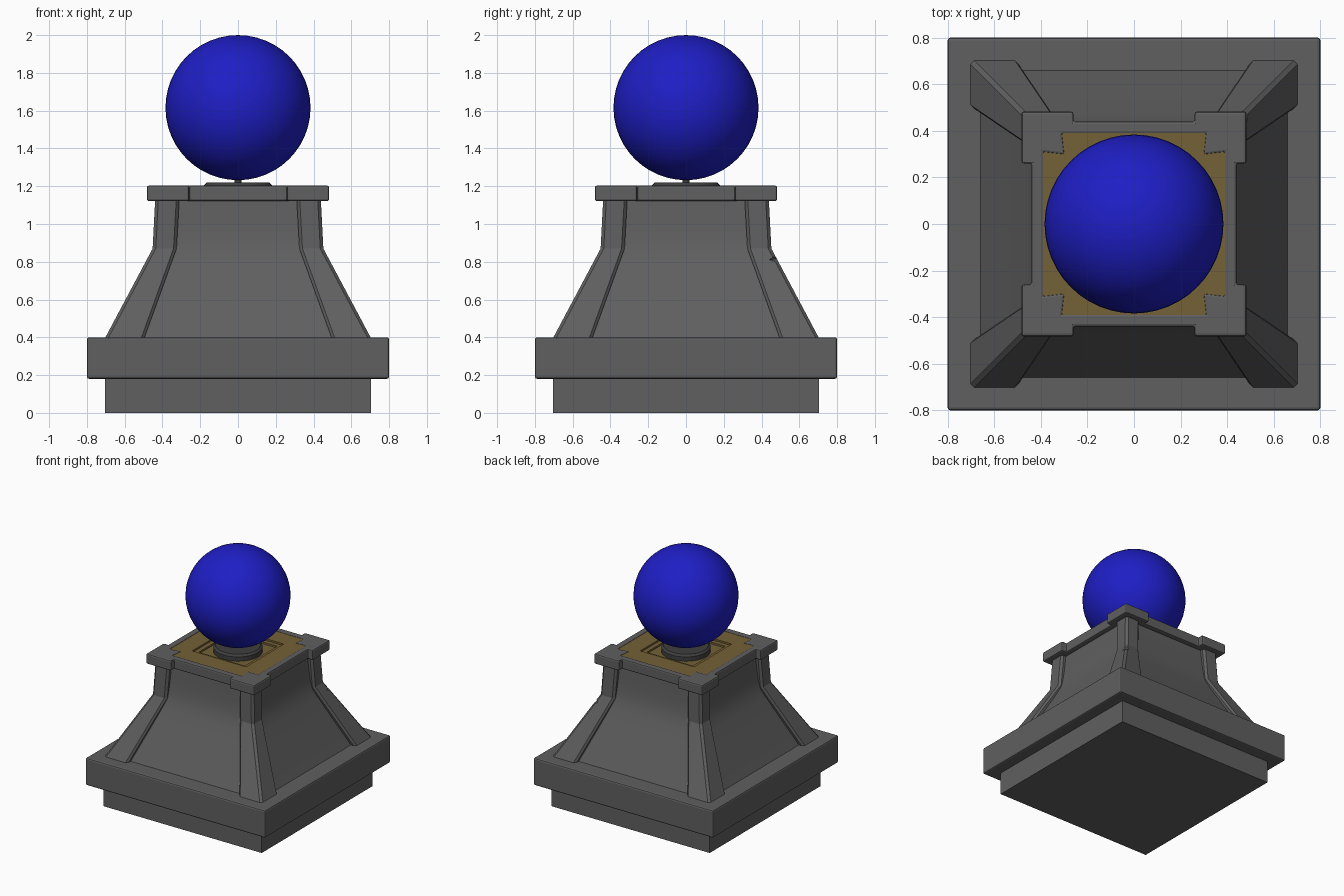
import bpy, bmesh, math

if "Cube" in bpy.data.objects:
    bpy.data.objects.remove(bpy.data.objects["Cube"])


def material(name, rgb):
    m = bpy.data.materials.new(name)
    m.diffuse_color = (*rgb, 1)
    m.use_nodes = True
    m.node_tree.nodes["Principled BSDF"].inputs["Base Color"].default_value = m.diffuse_color
    return m


stone = material("dark_stone", (0.115, 0.115, 0.115))
metal = material("dark_metal", (0.05, 0.05, 0.05))
blue = material("blue", (0.013, 0.013, 0.56))
gold = material("gold", (0.175, 0.12, 0.038))


def finish(name, bm, bevel=0.0, segments=2, mat=stone, smooth=False):
    bmesh.ops.recalc_face_normals(bm, faces=bm.faces)
    me = bpy.data.meshes.new(name)
    bm.to_mesh(me)
    bm.free()
    if smooth:
        me.shade_smooth()
        me.set_sharp_from_angle(angle=math.radians(35))
    ob = bpy.data.objects.new(name, me)
    bpy.context.collection.objects.link(ob)
    me.materials.append(mat)
    if bevel:
        b = ob.modifiers.new("bevel", 'BEVEL')
        b.width, b.segments, b.limit_method = bevel, segments, 'ANGLE'
        b.angle_limit = math.radians(40)
    return ob


def loft(name, rings, **kw):
    """Stack of outlines, each (list of xy points, z), closed at both ends."""
    bm = bmesh.new()
    loops = [[bm.verts.new((x, y, z)) for x, y in pts] for pts, z in rings]
    n = len(loops[0])
    for a, b in zip(loops, loops[1:]):
        for i in range(n):
            j = (i + 1) % n
            bm.faces.new((a[i], a[j], b[j], b[i]))
    bm.faces.new(loops[0][::-1])
    bm.faces.new(loops[-1])
    return finish(name, bm, **kw)


def rect(a, b):
    return [(a, a), (b, a), (b, b), (a, b)]


def square_loft(name, profile, **kw):
    return loft(name, [(rect(-h, h), z) for h, z in profile], **kw)


def circle_loft(name, profile, n=32, **kw):
    rings = [([(r * math.cos(2 * math.pi * i / n), r * math.sin(2 * math.pi * i / n))
               for i in range(n)], z) for r, z in profile]
    return loft(name, rings, **kw)


def four_corners(pts):
    """Repeat one corner's outline around the z axis in quarter turns."""
    out = []
    for _ in range(4):
        out += pts
        pts = [(-y, x) for x, y in pts]
    return out


# Base
square_loft("plinth", [(0.705, 0), (0.705, 0.19)])
square_loft("base_slab", [(0.80, 0.18), (0.80, 0.40)], bevel=0.012)

# Flared body with recessed curved panels
square_loft("body_panels", [(0.665, 0.39), (0.555, 0.60), (0.465, 0.78), (0.435, 0.85),
                            (0.42, 0.92), (0.41, 1.0), (0.40, 1.14)], smooth=True)

# Four corner piers with chipped edges
piers = loft("corner_piers", [(rect(0.50, 0.71), 0.385), (rect(0.325, 0.452), 0.87),
                              (rect(0.31, 0.438), 1.14)], bevel=0.016, segments=1)
mirror = piers.modifiers.new("mirror", 'MIRROR')
mirror.use_axis = (True, True, False)
for name, loc, size, turn in (("chip_back", (0.51, 0.51, 0.80), (0.13, 0.20, 0.03), 45),
                              ("chip_front", (0.655, -0.655, 0.525), (0.09, 0.08, 0.018), -45)):
    bm = bmesh.new()
    bmesh.ops.create_cube(bm, size=1)
    cutter = finish(name + "_cutter", bm)
    cutter.location, cutter.scale = loc, size
    cutter.rotation_euler = (math.radians(8), math.radians(25), math.radians(turn))
    cutter.hide_render = True
    cutter.display_type = 'WIRE'
    cut = piers.modifiers.new(name, 'BOOLEAN')
    cut.object, cut.operation, cut.solver = cutter, 'DIFFERENCE', 'EXACT'

# Cap rim with projecting corner blocks, notched on the inside
outer = four_corners([(0.44, 0.26), (0.483, 0.26), (0.483, 0.483), (0.26, 0.483), (0.26, 0.44)])
inner = four_corners([(0.388, 0.26), (0.388, 0.308), (0.297, 0.297), (0.308, 0.388), (0.26, 0.388)])
loft("cap", [(outer, 1.122), (outer, 1.203), (inner, 1.203), (inner, 1.16)], bevel=0.01)

# Gold top plate with stepped square recess
square_loft("top_plate", [(0.39, 1.155), (0.39, 1.198), (0.24, 1.198), (0.24, 1.184),
                          (0.205, 1.184), (0.205, 1.17)], mat=gold)

# Ball on a collar and thin stem
circle_loft("collar", [(0.18, 1.165), (0.18, 1.205), (0.165, 1.22)], mat=metal)
circle_loft("stem", [(0.018, 1.20), (0.018, 1.26)], n=16, mat=metal)
bm = bmesh.new()
bmesh.ops.create_uvsphere(bm, u_segments=48, v_segments=24, radius=0.384)
ball = finish("ball", bm, mat=blue, smooth=True)
ball.location.z = 1.616
